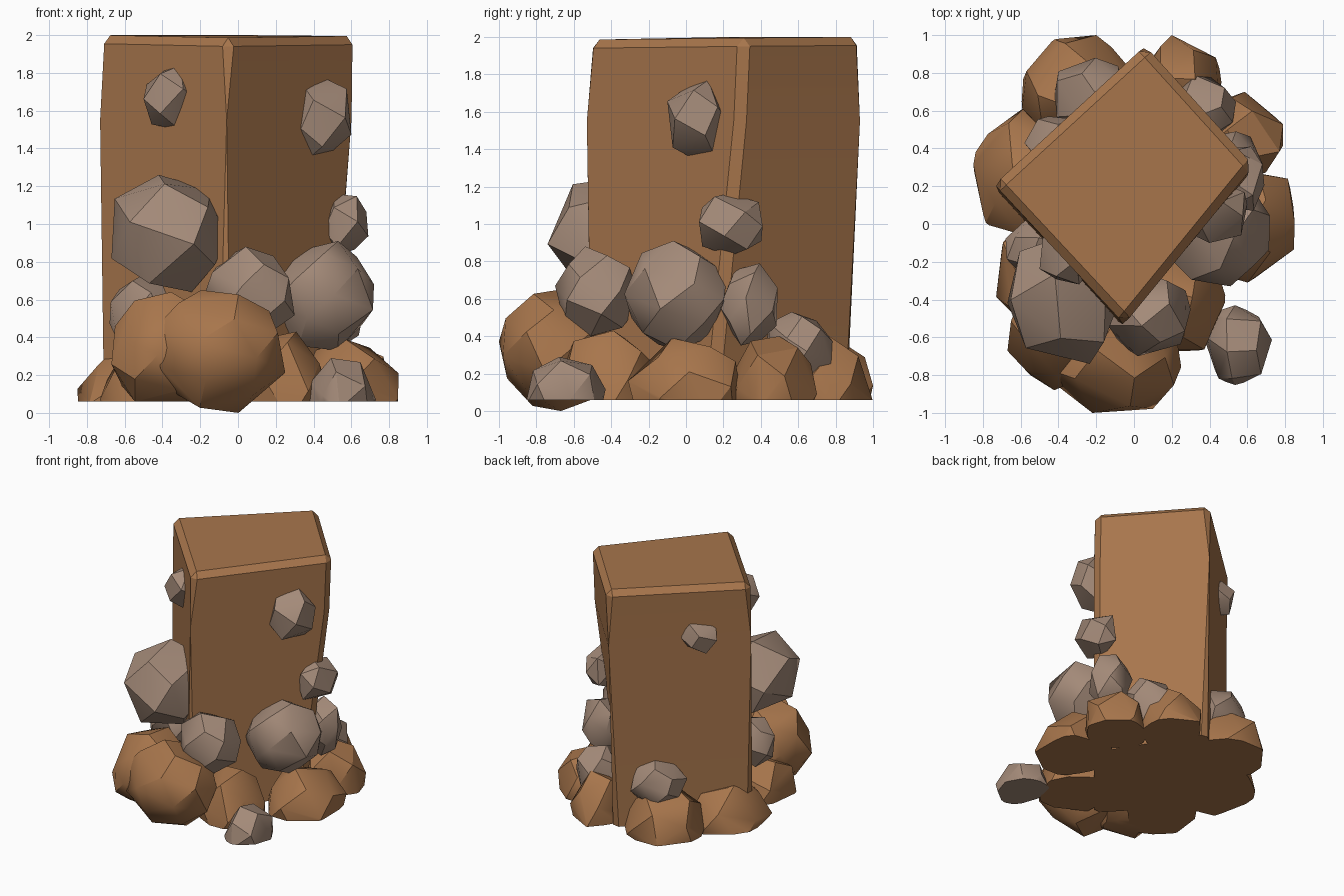
import bpy, bmesh, math, random
from mathutils import Vector

if "Cube" in bpy.data.objects:
    bpy.data.objects.remove(bpy.data.objects["Cube"])

GROUND = 0.06


def material(name, rgb):
    m = bpy.data.materials.new(name)
    m.diffuse_color = (*rgb, 1)
    m.use_nodes = True
    m.node_tree.nodes["Principled BSDF"].inputs["Base Color"].default_value = m.diffuse_color
    return m


BROWN = material("brown earth stone", (0.39, 0.18, 0.072))
GREY = material("warm grey stone", (0.37, 0.255, 0.19))


def add_object(name, bm, mat, angle):
    bmesh.ops.recalc_face_normals(bm, faces=bm.faces[:])
    me = bpy.data.meshes.new(name)
    bm.to_mesh(me)
    bm.free()
    me.materials.append(mat)
    ob = bpy.data.objects.new(name, me)
    bpy.context.collection.objects.link(ob)
    bpy.ops.object.select_all(action='DESELECT')
    bpy.context.view_layer.objects.active = ob
    ob.select_set(True)
    bpy.ops.object.shade_smooth_by_angle(angle=math.radians(angle))
    return ob


def rock(name, mat, xr, yr, zr, n=24, seed=1, clip=True):
    """Faceted hull of jittered sphere points, fitted to the given ranges."""
    rnd = random.Random(seed)
    pts = []
    for i in range(n):
        z = 1 - 2 * (i + 0.5) / n
        a = i * 2.39996 + seed + rnd.uniform(-0.2, 0.2)
        r = math.sqrt(1 - z * z)
        pts.append(Vector((r * math.cos(a), r * math.sin(a), z)) * rnd.uniform(0.93, 1.05))
    ranges = (xr, yr, zr)
    lo = [min(p[k] for p in pts) for k in range(3)]
    hi = [max(p[k] for p in pts) for k in range(3)]
    bm = bmesh.new()
    for p in pts:
        bm.verts.new([ranges[k][0] + (p[k] - lo[k]) / (hi[k] - lo[k]) * (ranges[k][1] - ranges[k][0])
                      for k in range(3)])
    bmesh.ops.convex_hull(bm, input=bm.verts[:])
    bmesh.ops.delete(bm, geom=[v for v in bm.verts if not v.link_faces], context='VERTS')
    if clip:  # flat underside
        bmesh.ops.bisect_plane(bm, geom=bm.verts[:] + bm.edges[:] + bm.faces[:],
                               plane_co=(0, 0, GROUND), plane_no=(0, 0, 1), clear_inner=True)
        bmesh.ops.holes_fill(bm, edges=[e for e in bm.edges if e.is_boundary])
    return add_object(name, bm, mat, 32)


# Leaning square pillar: corner rings (left, front, right, back), bottom to top
rings = [
    [(-0.74, 0.19, 0.06), (-0.07, -0.54, 0.06), (0.51, 0.14, 0.06), (0.04, 0.89, 0.06)],
    [(-0.73, 0.20, 1.55), (-0.06, -0.53, 1.55), (0.63, 0.29, 1.55), (0.05, 0.93, 1.55)],
    [(-0.74, 0.21, 2.0), (-0.05, -0.53, 1.985), (0.635, 0.31, 1.995), (0.06, 0.945, 2.0)],
]
bm = bmesh.new()
vs = [[bm.verts.new(c) for c in ring] for ring in rings]
for a, b in zip(vs, vs[1:]):
    for i in range(4):
        j = (i + 1) % 4
        bm.faces.new((a[i], a[j], b[j], b[i]))
bm.faces.new(vs[0][::-1])
bm.faces.new(vs[-1])
top = set(vs[-1])
corner = [e for e in bm.edges if abs(e.verts[0].co.z - e.verts[1].co.z) > 0.2
          or (e.verts[0] in top and e.verts[1] in top)]
bmesh.ops.bevel(bm, geom=corner, offset=0.045, segments=1, profile=0.5, affect='EDGES')
add_object("pillar", bm, BROWN, 20)

# Brown boulders ringed around the base
rock("boulder_front", BROWN, (-0.45, 0.25), (-1.0, -0.36), (0.0, 0.65), 26, 3, clip=False)
rock("boulder_front_left", BROWN, (-0.67, -0.10), (-0.88, -0.26), (0.02, 0.64), 26, 5)
rock("boulder_left", BROWN, (-0.73, -0.22), (-0.57, 0.02), (-0.25, 0.35), 20, 7)
rock("boulder_back_left", BROWN, (-0.85, -0.25), (-0.06, 0.62), (-0.22, 0.35), 22, 9)
rock("boulder_back", BROWN, (-0.60, 0.0), (0.42, 1.0), (-0.20, 0.40), 22, 11)
rock("boulder_back_right", BROWN, (0.03, 0.47), (0.48, 1.0), (-0.20, 0.40), 20, 13)
rock("boulder_right_back", BROWN, (0.30, 0.79), (0.24, 0.70), (-0.22, 0.40), 20, 15)
rock("boulder_right", BROWN, (0.33, 0.85), (-0.31, 0.30), (-0.22, 0.39), 22, 17)
rock("boulder_front_right", BROWN, (-0.03, 0.49), (-0.68, -0.12), (-0.20, 0.43), 22, 19)

# Grey stones resting on the boulders
rock("stone_large_left", GREY, (-0.67, -0.04), (-0.74, -0.04), (0.64, 1.26), 16, 21)
rock("stone_front", GREY, (-0.18, 0.30), (-0.70, -0.25), (0.40, 0.88), 20, 23)
rock("stone_right", GREY, (0.17, 0.72), (-0.33, 0.22), (0.33, 0.91), 22, 25)
rock("stone_right_back", GREY, (0.36, 0.68), (0.18, 0.49), (0.35, 0.79), 18, 27)
rock("stone_back_right", GREY, (0.20, 0.54), (0.43, 0.79), (0.13, 0.53), 18, 29)
rock("stone_back", GREY, (-0.42, -0.04), (0.50, 0.88), (0.24, 0.59), 18, 31)
rock("stone_left", GREY, (-0.68, -0.32), (-0.30, 0.04), (0.34, 0.73), 18, 33)
rock("stone_ground", GREY, (0.38, 0.73), (-0.86, -0.43), (-0.16, 0.29), 20, 35)

# Small grey stones stuck in the pillar sides
rock("chip_upper_left", GREY, (-0.50, -0.18), (-0.32, 0.0), (1.50, 1.84), 14, 37)
rock("chip_upper_right", GREY, (0.27, 0.60), (-0.10, 0.24), (1.35, 1.77), 15, 39)
rock("chip_right", GREY, (0.43, 0.69), (0.07, 0.41), (0.83, 1.16), 14, 41)
rock("chip_back", GREY, (-0.58, -0.29), (0.29, 0.57), (1.46, 1.72), 14, 43)
